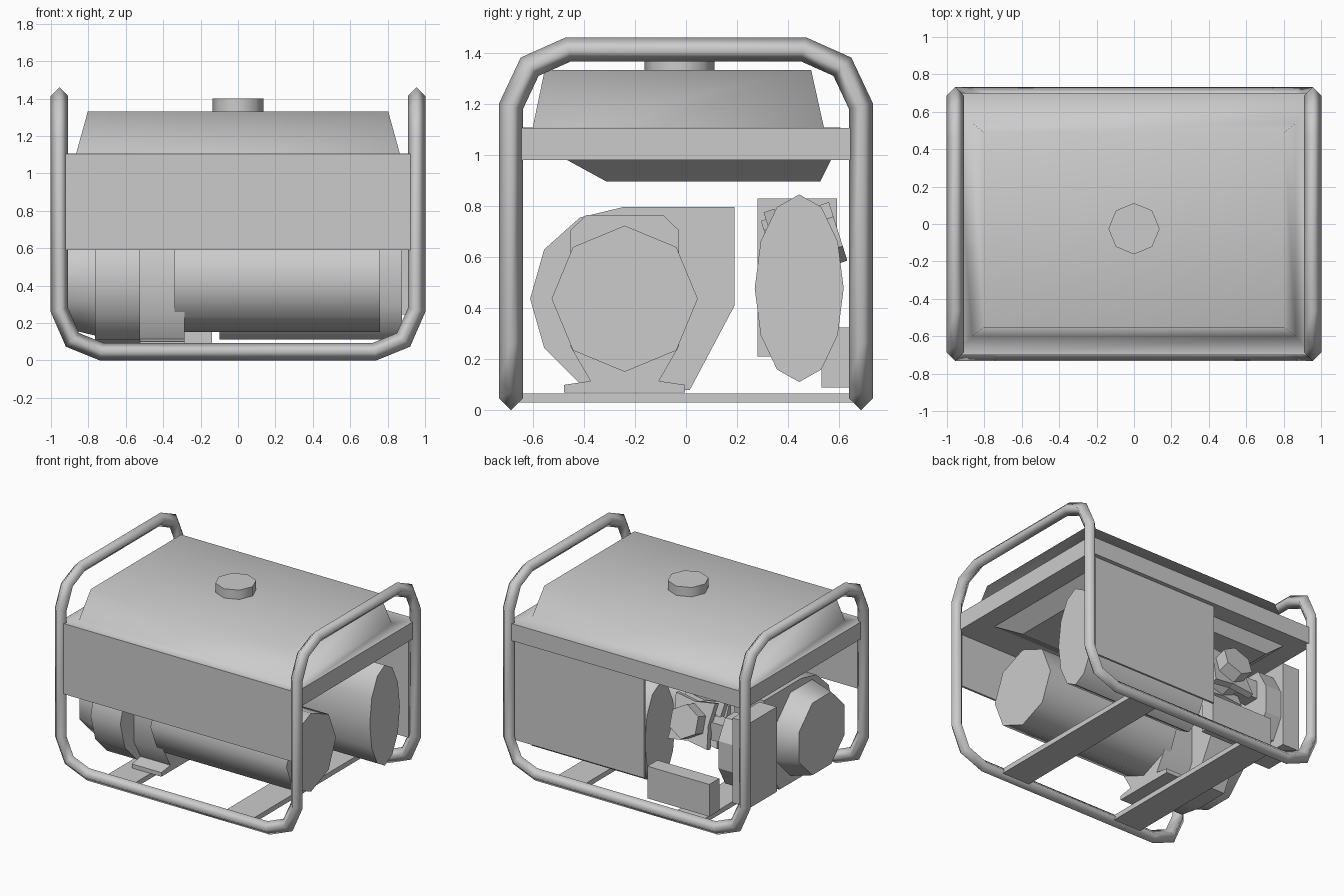
import bpy, bmesh, math
from mathutils import Vector, Matrix

if "Cube" in bpy.data.objects:
    bpy.data.objects.remove(bpy.data.objects["Cube"], do_unlink=True)

grey = bpy.data.materials.new("plain_grey")
grey.use_nodes = True
grey.diffuse_color = (0.6, 0.6, 0.6, 1)
grey.node_tree.nodes["Principled BSDF"].inputs["Base Color"].default_value = (0.6, 0.6, 0.6, 1)


def loft(name, rings, angle=0, closed=False):
    """Skin rings of points; cap the ends, or join last to first when closed."""
    bm = bmesh.new()
    rows = [[bm.verts.new(p) for p in ring] for ring in rings]
    n = len(rows[0])
    for i in range(len(rows) if closed else len(rows) - 1):
        a, b = rows[i], rows[(i + 1) % len(rows)]
        for k in range(n):
            bm.faces.new((a[k], a[(k + 1) % n], b[(k + 1) % n], b[k]))
    if not closed:
        bm.faces.new(rows[0])
        bm.faces.new(rows[-1])
    bmesh.ops.recalc_face_normals(bm, faces=bm.faces)
    mesh = bpy.data.meshes.new(name)
    bm.to_mesh(mesh)
    bm.free()
    mesh.materials.append(grey)
    obj = bpy.data.objects.new(name, mesh)
    bpy.context.collection.objects.link(obj)
    if angle:
        bpy.ops.object.select_all(action="DESELECT")
        obj.select_set(True)
        bpy.context.view_layer.objects.active = obj
        bpy.ops.object.shade_smooth_by_angle(angle=math.radians(angle))
    return obj


def rect(x0, x1, y0, y1, z):
    return [(x0, y0, z), (x1, y0, z), (x1, y1, z), (x0, y1, z)]


def box(name, x0, x1, y0, y1, z0, z1):
    return loft(name, [rect(x0, x1, y0, y1, z0), rect(x0, x1, y0, y1, z1)])


def side_profile(name, pts, x0, x1, angle=0):
    """Extrude a (y, z) outline along x."""
    return loft(name, [[(x, y, z) for y, z in pts] for x in (x0, x1)], angle)


def oval(x, y, z, ry, rz, n, turn=0):
    """Ring across the x axis."""
    steps = [2 * math.pi * k / n + turn for k in range(n)]
    return [(x, y + ry * math.sin(a), z + rz * math.cos(a)) for a in steps]


# Tubular frame: one closed path of mitred diamond tube
R, X, Y = 0.047, 0.955, 0.685
arch = [(-Y, 0.27), (-Y, 1.19), (-0.612, 1.345), (-0.46, 1.413)]
arch += [(-y, z) for y, z in reversed(arch)]
foot = [(0.885, 0.11), (0.73, 0.047)]
path = [Vector((X, y, z)) for y, z in arch]
path += [Vector((x, Y, z)) for x, z in foot] + [Vector((-x, Y, z)) for x, z in reversed(foot)]
path += [Vector((-p.x, -p.y, p.z)) for p in path]
ring = [path[0] + Vector(d) for d in ((R, 0, 0), (0, R, 0), (-R, 0, 0), (0, -R, 0))]
tube = []
for i, p in enumerate(path):
    out = (path[(i + 1) % len(path)] - p).normalized()
    into = (p - path[i - 1]).normalized() if i else out
    back = (p - path[i - 1]).normalized()
    plane = (back + out).normalized()
    ring = [q + into * ((p - q).dot(plane) / into.dot(plane)) for q in ring]
    tube.append(ring)
frame = loft("tube_frame", tube, closed=True)
for poly in frame.data.polygons:
    poly.use_smooth = True

# Flat straps under the machine
for name, x in (("left_strap", 0.47), ("right_strap", -0.49)):
    box(name, x - 0.112, x + 0.112, -0.68, 0.68, 0.03, 0.066)

# Fuel tank with its rim, cap and sheet panels
tank = loft("tank_top_and_rim", [rect(-0.96, 0.96, -0.7, 0.7, 0.98),
                                 rect(-0.96, 0.96, -0.7, 0.7, 1.105),
                                 rect(-0.865, 0.865, -0.6, 0.54, 1.107),
                                 rect(-0.803, 0.803, -0.553, 0.49, 1.332)], 80)
normals = tank.modifiers.new("even_shading", "WEIGHTED_NORMAL")
normals.keep_sharp = True
loft("tank_bottom", [rect(-0.7, 0.7, -0.31, 0.525, 0.895),
                     rect(-0.82, 0.82, -0.475, 0.57, 0.985)])
cap = [[(x, y - 0.025, z) for z, x, y in oval(h, 0, 0, 0.137, 0.137, 8)] for h in (1.32, 1.4)]
loft("fuel_cap", cap, 50)
box("front_panel", -0.96, 0.96, -0.7, -0.685, 0.59, 1.0)
box("back_panel", -0.13, 0.92, 0.655, 0.67, 0.245, 0.99)

# Alternator, muffler and pull starter
CY, CZ = -0.24, 0.437
loft("alternator", [oval(x, CY, CZ, 0.286, 0.286, 8) for x in (-0.34, 0.76)], 50)
loft("muffler", [oval(x, 0.443, 0.478, 0.174, 0.367, 12) for x in (-0.1, 0.877)], 50)
loft("pull_starter", [oval(x, CY, CZ, r, r, 8, math.pi / 8)
                      for x, r in ((-0.93, 0.285), (-0.76, 0.33))], 50)

# Fan housing and crankcase
side_profile("fan_housing", [
    (-0.61, 0.437), (-0.555, 0.63), (-0.415, 0.755), (-0.24, 0.797), (0.19, 0.797),
    (0.19, 0.41), (0.015, 0.08), (-0.24, 0.078), (-0.42, 0.11), (-0.555, 0.245)],
    -0.765, -0.525, 40)
half = [(0.237, 0.07), (0.237, 0.1), (0.134, 0.115), (0.212, 0.25), (0.212, 0.705), (0.15, 0.765)]
side_profile("crankcase", [(y + CY, z) for y, z in half]
             + [(CY - y, z) for y, z in reversed(half)], -0.525, -0.285, 50)

# Tilted cylinder with star-shaped fins and a hexagonal head
tilt = math.radians(17.5)
place = Matrix.Translation((-0.4, CY, CZ)) @ Matrix.Rotation(tilt, 4, "X")


def barrel(name, d0, d1, radii, turn=0):
    n = len(radii)
    rings = [[place @ Vector((r * math.sin(2 * math.pi * k / n + turn), d,
                              r * math.cos(2 * math.pi * k / n + turn)))
              for k, r in enumerate(radii)] for d in (d0, d1)]
    loft(name, rings)


barrel("cylinder_barrel", 0.6, 0.78, [0.13] * 8)
for i in range(2):
    d = 0.62 + 0.12 * i
    barrel("cooling_fin_%d" % (i + 1), d, d + 0.045, [0.225, 0.135] * 4, math.pi / 4)
barrel("cylinder_head", 0.76, 0.876, [0.12] * 6)

# Air filter, carburettor and control box
box("air_filter_cover", -0.93, -0.79, 0.28, 0.59, 0.21, 0.83)
loft("air_filter_base", [oval(x, 0.435, 0.52, 0.145, 0.26, 8, math.pi / 8)
                         for x in (-0.79, -0.66)])
box("carburettor", -0.67, -0.5, 0.36, 0.48, 0.56, 0.69)
box("control_box", -0.64, -0.14, 0.53, 0.645, 0.09, 0.325)
